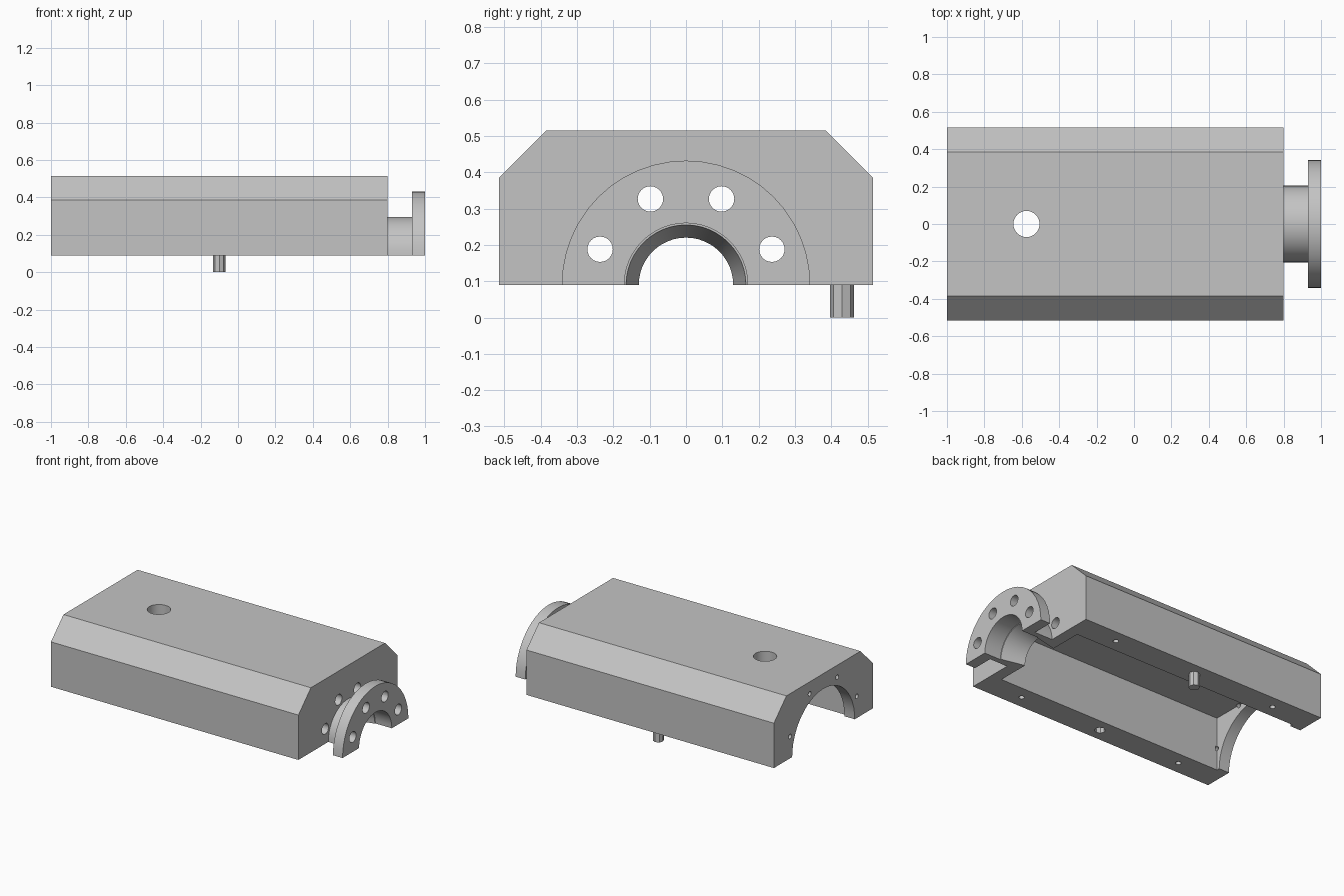
import bpy, bmesh
from math import pi, sin, cos, radians
from mathutils import Matrix

if "Cube" in bpy.data.objects:
    bpy.data.objects.remove(bpy.data.objects["Cube"], do_unlink=True)

BASE = 0.09                      # height of the split plane
HALF_WIDTH, TOP, CHAMFER = 0.515, 0.515, 0.13
BACK, FRONT, WALL = -1.0, 0.8, 0.075

grey = bpy.data.materials.new("machined_grey")
grey.use_nodes = True
colour = (0.55, 0.55, 0.55, 1)
grey.diffuse_color = colour
grey.node_tree.nodes["Principled BSDF"].inputs["Base Color"].default_value = colour


def make(name, bm):
    bmesh.ops.recalc_face_normals(bm, faces=bm.faces)
    mesh = bpy.data.meshes.new(name)
    bm.to_mesh(mesh)
    bm.free()
    mesh.materials.append(grey)
    ob = bpy.data.objects.new(name, mesh)
    bpy.context.collection.objects.link(ob)
    return ob


def box(name, x0, x1, y0, y1, z0, z1):
    bm = bmesh.new()
    bmesh.ops.create_cube(bm, size=1)
    for v in bm.verts:
        v.co = (x1 if v.co.x > 0 else x0, y1 if v.co.y > 0 else y0, z1 if v.co.z > 0 else z0)
    return make(name, bm)


def rod(name, axis, centre, radius, length, sides=24):
    bm = bmesh.new()
    turn = Matrix.Rotation(pi / 2, 4, 'Y') if axis == 'X' else Matrix()
    bmesh.ops.create_cone(bm, cap_ends=True, segments=sides, radius1=radius, radius2=radius,
                          depth=length, matrix=Matrix.Translation(centre) @ turn)
    return make(name, bm)


def half_lathe(name, profile, steps=24):
    """Sweep a closed (x, radius) profile half a turn over the split plane."""
    bm = bmesh.new()
    rings = []
    for i in range(steps + 1):
        a = pi * i / steps
        rings.append([bm.verts.new((x, r * cos(a), BASE + r * sin(a))) for x, r in profile])
    n = len(profile)
    for r0, r1 in zip(rings, rings[1:]):
        for j in range(n):
            k = (j + 1) % n
            bm.faces.new((r0[j], r0[k], r1[k], r1[j]))
    bm.faces.new(rings[0])
    bm.faces.new(rings[-1][::-1])
    return make(name, bm)


def cut(target, cutters):
    bpy.context.view_layer.objects.active = target
    for c in cutters:
        mod = target.modifiers.new("cut", 'BOOLEAN')
        mod.operation, mod.solver, mod.object = 'DIFFERENCE', 'EXACT', c
        bpy.ops.object.modifier_apply(modifier=mod.name)
        bpy.data.objects.remove(c, do_unlink=True)


def smooth(ob):
    bpy.ops.object.select_all(action='DESELECT')
    ob.select_set(True)
    bpy.context.view_layer.objects.active = ob
    bpy.ops.object.shade_smooth_by_angle(angle=radians(30))


def bolt_circle(x, ring_radius, hole_radius, length):
    angles = [radians(22.5 + 45 * i) for i in range(4)]
    return [rod("bolt_cutter", 'X', (x, ring_radius * cos(a), BASE + ring_radius * sin(a)),
                hole_radius, length) for a in angles]


# Casing: chamfered block extruded along x
bm = bmesh.new()
half = [(HALF_WIDTH, BASE), (HALF_WIDTH, TOP - CHAMFER), (HALF_WIDTH - CHAMFER, TOP)]
outline = half + [(-y, z) for y, z in reversed(half)]
face = bm.faces.new([bm.verts.new((BACK, y, z)) for y, z in outline])
extruded = bmesh.ops.extrude_face_region(bm, geom=[face])["geom"]
bmesh.ops.translate(bm, vec=(FRONT - BACK, 0, 0),
                    verts=[v for v in extruded if isinstance(v, bmesh.types.BMVert)])
casing = make("casing", bm)

# Cavity, rear arch, neck seat and filler hole
inner = 0.345
cutters = [
    box("cavity_cutter", BACK + WALL, FRONT - WALL, -inner, inner, -0.1, TOP - WALL),
    rod("arch_cutter", 'X', (BACK, 0, BASE), 0.325, 0.3, 48),
    rod("neck_cutter", 'X', (FRONT, 0, BASE), 0.205, 0.3, 48),
    rod("filler_cutter", 'Z', (-0.575, 0, TOP), 0.07, 0.3, 32),
]
# Bolt holes through both end walls
cutters += bolt_circle(FRONT - WALL / 2, 0.256, 0.035, 0.1)
cutters += bolt_circle(BACK + WALL / 2, 0.375, 0.015, 0.1)
# Blind screw holes in both rails, and the dowel socket
rail = 0.43
for side in (-1, 1):
    for x in (-0.7, 0.5):
        cutters.append(rod("screw_cutter", 'Z', (x, side * rail, BASE), 0.017, 0.2, 16))
cutters.append(rod("socket_cutter", 'Z', (-0.1, -rail, BASE), 0.033, 0.18, 8))
cut(casing, cutters)
smooth(casing)

# Flanged neck with a tapered bore
neck = half_lathe("flanged_neck", [
    (1.0, 0.17), (1.0, 0.342), (0.93, 0.342), (0.93, 0.205),
    (FRONT - WALL, 0.205), (FRONT - WALL, 0.13), (0.88, 0.165), (0.88, 0.17)])
cut(neck, bolt_circle(0.965, 0.256, 0.035, 0.1))
smooth(neck)

# Dowel pin
pin = rod("dowel_pin", 'Z', (-0.1, rail, 0.08), 0.033, 0.16, 8)
